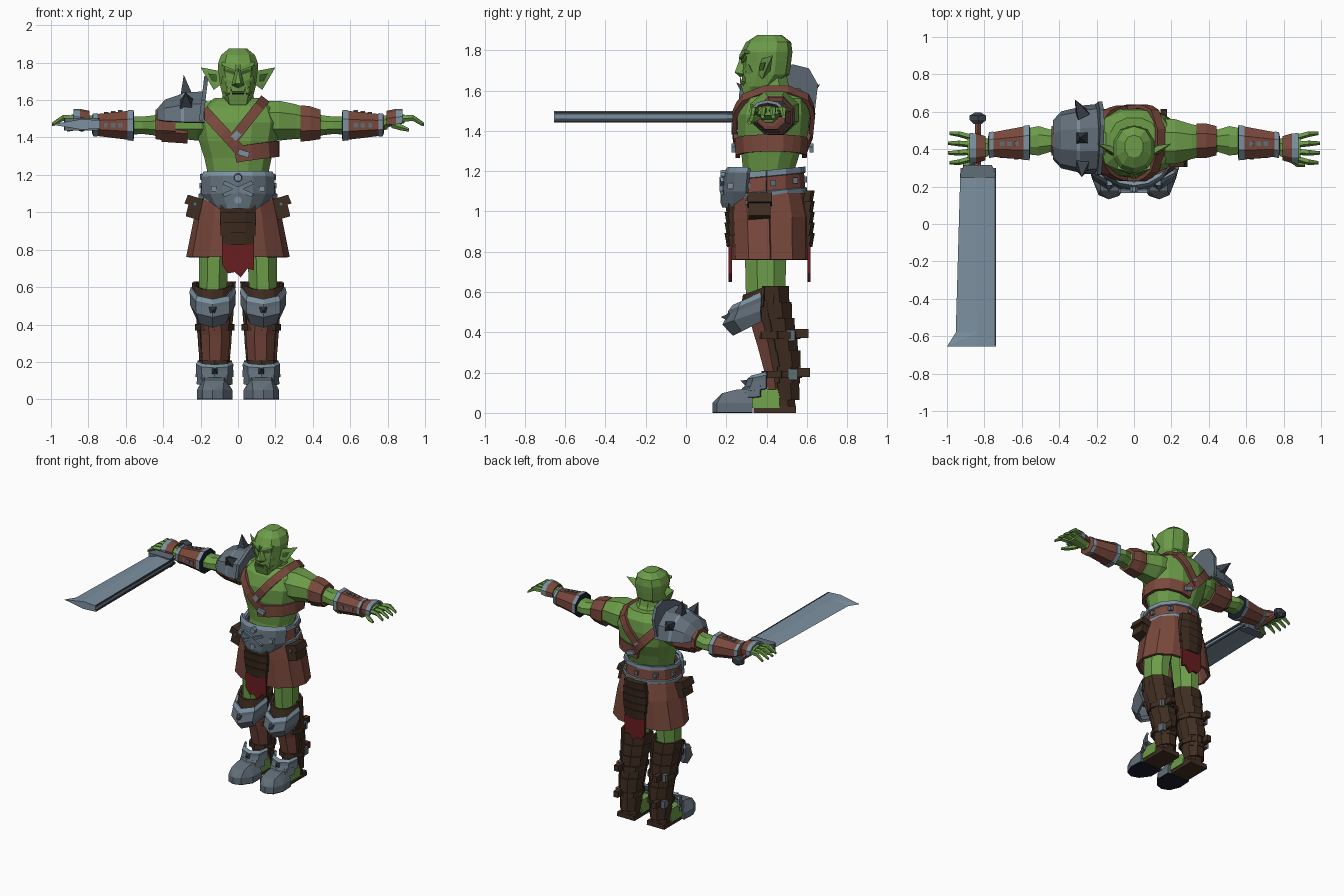
import bpy, bmesh
from math import sin, cos, pi, radians
from mathutils import Vector, Matrix
from mathutils.bvhtree import BVHTree

if "Cube" in bpy.data.objects:
    bpy.data.objects.remove(bpy.data.objects["Cube"])

COLOURS = {
    "skin": (.15, .33, .065), "dark_skin": (.05, .12, .025), "leather": (.19, .065, .045),
    "dark_leather": (.05, .026, .015), "steel": (.12, .155, .19), "light_steel": (.2, .28, .35),
    "dark_steel": (.045, .055, .07), "cloth": (.14, .013, .015), "lining": (.01, .012, .025),
    "tooth": (.5, .45, .3)}
MATS = {}
for key, rgb in COLOURS.items():
    m = bpy.data.materials.new(key)
    m.use_nodes = True
    m.diffuse_color = (*rgb, 1)
    node = next(x for x in m.node_tree.nodes if x.type == 'BSDF_PRINCIPLED')
    node.inputs["Base Color"].default_value = (*rgb, 1)
    MATS[key] = m


def emit(name, bm, mats, mirror=False, thick=0):
    """Turn a bmesh into one object, or into a left and right pair."""
    for side in (("left_", "right_") if mirror else ("",)):
        if side == "right_":
            bm.transform(Matrix.Scale(-1, 4, (1, 0, 0)))
            bmesh.ops.reverse_faces(bm, faces=bm.faces)
        me = bpy.data.meshes.new(side + name)
        bm.to_mesh(me)
        for k in mats:
            me.materials.append(MATS[k])
        ob = bpy.data.objects.new(side + name, me)
        bpy.context.collection.objects.link(ob)
        if thick:
            mod = ob.modifiers.new("thickness", 'SOLIDIFY')
            mod.thickness, mod.offset = thick, 0
    bm.free()
    return ob


def loft(name, secs, mats, axis="Z", n=8, arc=None, p=1, dip=0, tilt=0,
         thick=.015, front=None, mirror=False):
    """Skin sections (position, centre a, centre b, radius a, radius b) along an axis."""
    mats = mats.split()
    bm, rows = bmesh.new(), []
    for t, ca, cb, ra, rb in secs:
        row = []
        for i in range(n + 1 if arc else n):
            a = radians(arc[0] + (arc[1] - arc[0]) * i / n) if arc else 2 * pi * (i + .5) / n
            c, s = cos(a), sin(a)
            u = ca + ra * abs(c) ** p * (1 if c > 0 else -1)
            v = cb + rb * abs(s) ** p * (1 if s > 0 else -1)
            co = {"Z": (u, v, t + dip * s + tilt * (v - .42)), "X": (t, u, v), "Y": (u, t, v)}[axis]
            row.append(bm.verts.new(co))
        rows.append(row)
    for k in range(len(rows) - 1):
        for i in range(n):
            j = i + 1 if arc else (i + 1) % n
            f = bm.faces.new((rows[k][i], rows[k][j], rows[k + 1][j], rows[k + 1][i]))
            f.material_index = k % len(mats)
    if not arc:
        bm.faces.new(rows[0])
        bm.faces.new(rows[-1]).material_index = (len(rows) - 2) % len(mats)
    bmesh.ops.recalc_face_normals(bm, faces=bm.faces)
    if front:
        mats.append(front)
        for f in bm.faces:
            if f.normal.y < -.3:
                f.material_index = len(mats) - 1
    return emit(name, bm, mats, mirror, thick if arc else 0)


def hull(name, pts, mat, mirror=False):
    bm = bmesh.new()
    for p in pts:
        bm.verts.new(p)
    r = bmesh.ops.convex_hull(bm, input=bm.verts)
    bmesh.ops.delete(bm, geom=[v for v in r["geom_interior"] if isinstance(v, bmesh.types.BMVert)], context='VERTS')
    bmesh.ops.dissolve_limit(bm, angle_limit=.02, verts=bm.verts, edges=bm.edges)
    bmesh.ops.recalc_face_normals(bm, faces=bm.faces)
    return emit(name, bm, [mat], mirror)


def box(name, c, s, mat, mirror=False, taper=1, slope=0, roll=0):
    """Box whose bottom is tapered in x, whose top leans along y, rolled about y."""
    pts = []
    for i, j, k in ((i, j, k) for i in (-1, 1) for j in (-1, 1) for k in (-1, 1)):
        x, z = i * s[0] / 2 * (1 if k > 0 else taper), k * s[2] / 2
        pts.append((c[0] + x * cos(roll) - z * sin(roll), c[1] + j * s[1] / 2 + k * slope,
                    c[2] + x * sin(roll) + z * cos(roll)))
    return hull(name, pts, mat, mirror)


def spike(name, base, tip, r, mat, mirror=False):
    b, t = Vector(base), Vector(tip)
    q = (t - b).to_track_quat('Z', 'Y')
    hull(name, [t] + [b + q @ Vector((i * r, j * r, 0)) for i in (-1, 1) for j in (-1, 1)], mat, mirror)


# Torso, neck and arms
torso = loft("torso", [(1.04, 0, .4, .17, .14), (1.2, 0, .41, .165, .13), (1.29, 0, .42, .185, .15),
                       (1.38, 0, .43, .215, .18), (1.48, 0, .435, .235, .185), (1.56, 0, .445, .205, .165),
                       (1.61, 0, .45, .13, .12)], "skin", n=12, p=.85)
loft("neck", [(1.55, 0, .46, .12, .11), (1.63, 0, .43, .085, .085), (1.7, 0, .42, .08, .08)], "skin")
loft("arm", [(.12, .44, 1.49, .13, .11), (.22, .44, 1.49, .13, .115), (.31, .44, 1.485, .1, .1),
             (.4, .445, 1.47, .08, .08), (.45, .445, 1.465, .065, .058), (.51, .445, 1.465, .085, .05),
             (.6, .44, 1.465, .07, .055), (.8, .41, 1.48, .045, .04)], "skin", "X", mirror=True)
loft("arm_band", [(.335, .445, 1.475, .1, .105), (.385, .445, 1.475, .1, .1), (.44, .445, 1.47, .085, .085)],
     "leather", "X", mirror=True)

# Bracers with steel rims and studs
loft("bracer", [(.555, .435, 1.465, .085, .07), (.56, .435, 1.465, .102, .09), (.59, .433, 1.465, .099, .087),
                (.592, .433, 1.465, .095, .083), (.75, .425, 1.467, .072, .064), (.752, .425, 1.467, .076, .068),
                (.775, .422, 1.468, .074, .066), (.78, .42, 1.47, .05, .05)],
     "lining light_steel light_steel leather light_steel light_steel leather", "X", mirror=True)
for i in range(3):
    x = .63 + .037 * i
    box("top_stud", (x, .43, 1.541 - i * .005), (.024, .024, .01), "steel", True)
    box("front_stud", (x, .349 + i * .005, 1.466), (.024, .01, .024), "steel", True)

# Hands with glove plates
loft("palm", [(.78, .41, 1.48, .05, .035), (.83, .405, 1.49, .07, .03), (.89, .405, 1.5, .07, .025)],
     "skin", "X", mirror=True)
loft("glove", [(.795, .405, 1.485, .06, .05), (.845, .405, 1.49, .075, .055), (.88, .405, 1.495, .078, .05)],
     "leather light_steel", "X", n=6, arc=(-20, 200), mirror=True)
for i in range(4):
    y, d = .35 + .038 * i, (i - 1.5) * .012
    loft("finger", [(.87, y, 1.5, .018, .018), (.935, y + d, 1.505, .017, .017),
                    (1 - abs(d) * .8, y + d * 1.2, 1.47, .01, .01)], "skin", "X", n=5, mirror=True)
loft("thumb", [(.82, .36, 1.47, .02, .02), (.87, .325, 1.455, .02, .018), (.915, .315, 1.44, .01, .01)],
     "skin", "X", n=5, mirror=True)

# Head and face
loft("head", [(1.575, 0, .35, .05, .06), (1.62, 0, .365, .085, .085), (1.68, 0, .395, .1, .118),
              (1.74, 0, .4, .108, .122), (1.79, 0, .4, .113, .128), (1.84, 0, .41, .095, .112),
              (1.876, 0, .415, .05, .06)], "skin", n=10, p=.85)
hull("jaw", [(s * x, y, z) for s in (1, -1) for x, y, z in
             ((.045, .287, 1.575), (.055, .272, 1.63), (.085, .34, 1.65), (.07, .38, 1.59))], "skin")
hull("nose", [(0, .272, 1.77), (.014, .285, 1.76), (-.014, .285, 1.76), (.035, .29, 1.68), (-.035, .29, 1.68),
              (.014, .242, 1.69), (-.014, .242, 1.69), (0, .27, 1.665)], "skin")
hull("mouth", [(s * x, y, z) for s in (1, -1) for x, y, z in
               ((.03, .268, 1.638), (.03, .268, 1.648), (.065, .285, 1.625), (.05, .32, 1.64))], "dark_skin")
hull("brow", [(.01, .262, 1.755), (.01, .266, 1.78), (.085, .29, 1.785), (.09, .295, 1.805), (.01, .3, 1.755),
              (.085, .33, 1.785), (.02, .28, 1.8)], "skin", True)
hull("eye", [(.02, .276, 1.735), (.02, .274, 1.755), (.075, .298, 1.755), (.075, .3, 1.772), (.03, .31, 1.75)],
     "dark_skin", True)
hull("cheek", [(.04, .28, 1.7), (.085, .31, 1.73), (.09, .33, 1.69), (.05, .29, 1.66), (.06, .34, 1.7)], "skin", True)
spike("tusk", (.035, .278, 1.63), (.04, .268, 1.67), .006, "tooth", True)
hull("ear", [(.095, .36, 1.68), (.095, .37, 1.755), (.1, .4, 1.72), (.2, .43, 1.775), (.15, .39, 1.69),
             (.13, .38, 1.655), (.125, .42, 1.7)], "skin", True)
hull("inner_ear", [(.115, .363, 1.7), (.115, .368, 1.735), (.16, .395, 1.742), (.14, .381, 1.7), (.13, .39, 1.71)],
     "dark_skin", True)

# Straps laid on the torso
bt = bmesh.new()
bt.from_mesh(torso.data)
tree = BVHTree.FromBMesh(bt)


def strap(name, rays, width):
    bm, hits = bmesh.new(), []
    for origin, aim in rays:
        hit, normal, _, _ = tree.ray_cast(Vector(origin), Vector(aim))
        if hit:
            hits.append((hit - Vector(aim).normalized() * .014, -Vector(aim).normalized()))
    rows = []
    for i, (co, normal) in enumerate(hits):
        along = hits[min(i + 1, len(hits) - 1)][0] - hits[max(i - 1, 0)][0]
        w = along.cross(normal).normalized() * width / 2
        rows.append((bm.verts.new(co + w), bm.verts.new(co - w)))
    for a, b in zip(rows, rows[1:]):
        bm.faces.new((a[0], a[1], b[1], b[0]))
    emit(name, bm, ["leather"], thick=.022)


def shoulder_rays(top, low):
    """Front path up to the shoulder, then the back path down."""
    path = [tuple(l + (t - l) * i / 6 for t, l in zip(top, low)) for i in range(7)]
    up = [((x, -1, z), (0, 1, 0)) for x, z in path]
    return up + [((x, 2, z), (0, -1, 0)) for x, z in reversed(path)]


strap("left_shoulder_strap", shoulder_rays((.14, 1.6), (-.05, 1.36)), .055)
strap("right_shoulder_strap", shoulder_rays((-.18, 1.54), (.03, 1.31)), .06)
ring = [radians(-95 + 190 * i / 14) for i in range(15)]
strap("chest_band", [((cos(a), .43 + sin(a), 1.31 + .03 * cos(a)), (-cos(a), -sin(a), 0)) for a in ring], .085)
bt.free()
for y in (.236, .622):
    box("strap_buckle_plate", (-.01, y, 1.41), (.045, .02, .035), "light_steel", roll=.8)
    box("strap_end_plate", (.03, y, 1.315), (.06, .02, .03), "light_steel", roll=-.3)

# Shoulder guard with collar and spikes
loft("shoulder_guard", [(-.425, .45, 1.5, .1, .05), (-.385, .45, 1.5, .145, .1), (-.3, .45, 1.5, .165, .13),
                        (-.285, .45, 1.5, .175, .14), (-.18, .455, 1.5, .18, .145)],
     "steel steel light_steel steel", "X", n=5, arc=(-8, 188), thick=.02)
loft("guard_lining", [(-.41, .45, 1.46, .09, .09), (-.27, .45, 1.46, .11, .1)], "leather", "X")
OUT = ((.26, 1.49), (.265, 1.6), (.38, 1.68), (.53, 1.73), (.61, 1.71), (.655, 1.63), (.64, 1.5))
hull("guard_collar", [(x - (1.73 - z) * .12, y, z) for x in (-.18, -.158) for y, z in OUT], "steel")
for base, tip in (((-.275, .46, 1.62), (-.29, .46, 1.735)), ((-.275, .315, 1.58), (-.28, .25, 1.64)),
                  ((-.275, .585, 1.58), (-.315, .665, 1.63))):
    spike("guard_spike", base, tip, .034, "dark_steel")

# Belt and buckle
loft("belt", [(1.075, 0, .4, .2, .19), (1.095, 0, .4, .203, .193), (1.097, 0, .4, .195, .185),
              (1.18, 0, .4, .185, .178), (1.182, 0, .4, .195, .185), (1.205, 0, .4, .192, .182)],
     "light_steel light_steel leather light_steel light_steel", n=12, tilt=.1, arc=(0, 360), thick=.02)
for a in range(-30, 211, 40):
    c, s = cos(radians(a)), sin(radians(a))
    box("belt_stud", (.195 * c, .4 + .187 * s, 1.138 + .02 * s), (.026, .026, .03), "steel")
loft("buckle", [(1.025, 0, .39, .14, .2), (1.045, 0, .39, .165, .208), (1.1, 0, .39, .205, .205),
                (1.19, 0, .39, .205, .188), (1.215, 0, .39, .195, .175)],
     "light_steel steel steel light_steel", n=6, arc=(205, 335), thick=.022)
for s in (1, -1):
    box("buckle_cross", (0, .178, 1.125), (.17, .016, .022), "light_steel", roll=.42 * s, slope=-.003)
    loft("buckle_rivet", [(.17, 0, 1.125 + s * .06, .02, .02), (.2, 0, 1.125 + s * .06, .024, .024)],
         "light_steel", "Y")
    box("buckle_side_rivet", (s * .13, .222, 1.125), (.03, .03, .03), "light_steel")

# Skirt, layered flaps and torn cloth
loft("skirt", [(1.09, 0, .405, .195, .175), (.97, 0, .415, .225, .19), (.76, 0, .42, .267, .185)],
     "leather", n=12, arc=(0, 360), thick=.02, p=.85)
for side, y, out in (("front", .21, -1), ("back", .62, 1)):
    for i in range(5):
        w = .17 + .025 * sin(i * pi / 4)
        hull(side + "_flap", [(x * w, y + d + out * (.006 * -k - x * x * .08), 1.07 - i * .053 - k * .034)
                              for x in (-.5, -.2, .2, .5) for d in (-.016, .016) for k in (-1, 1)], "dark_leather")
    bm = bmesh.new()
    tops = [(-.085 + .034 * i, .72 - .02 * min(i, 5 - i)) for i in range(6)]
    for i, ((a, za), (b, zb)) in enumerate(zip(tops, tops[1:])):
        za, zb = za - .025 * (i % 2), zb - .03 * (1 - i % 2)
        bm.faces.new([bm.verts.new((x, y - out * .01, z)) for x, z in ((a, .83), (a, za), (b, zb), (b, .83))])
    emit(side + "_cloth", bm, ["cloth"], thick=.016)

# Pouches
box("pouch", (.225, .365, 1.02), (.095, .11, .11), "dark_leather", True, taper=.85, roll=.3)
box("pouch_flap", (.225, .365, 1.055), (.105, .122, .05), "dark_leather", True, taper=1.08, roll=.3)
box("pouch_button", (.23, .3, 1.045), (.02, .015, .02), "steel", True)

# Thighs and lower legs
loft("thigh", [(.95, .11, .41, .1, .13), (.75, .13, .395, .085, .11), (.55, .135, .395, .08, .105)],
     "skin", mirror=True)
loft("boot", [(.59, .135, .4, .1, .1), (.54, .135, .39, .1, .11), (.45, .13, .425, .09, .11),
              (.35, .12, .445, .085, .1), (.2, .122, .465, .075, .08), (.09, .125, .475, .068, .07),
              (.015, .125, .48, .07, .068)], "dark_leather", n=8, front="leather", tilt=.15, mirror=True)
for i in range(7):
    z, y = .6 - i * .08, .4 + min(i, 4) * .017
    r = .108 - i * .006
    loft("calf_layer", [(z + .03, .125, y, r, .11 - i * .003), (z - .055, .125, y + .012, r - .008, .1 - i * .003)],
         "dark_leather", n=5, arc=(-10, 190), mirror=True)
for z, y, r in ((.385, .455, .098), (.19, .475, .085)):
    loft("calf_strap", [(z - .018, .125, y, r, r + .008), (z + .018, .125, y, r, r + .008)],
         "dark_leather", arc=(0, 360), mirror=True)
    box("strap_tail", (.16, y + r + .02, z + .01), (.035, .07, .045), "dark_leather", True)
    box("strap_buckle", (.19, y + r * .65, z), (.03, .045, .055), "steel", True)

# Knee guards, ankle guards and toe caps
loft("knee_cuff", [(.625, .135, .39, .104, .1), (.53, .135, .385, .106, .11)], "dark_leather",
     n=6, arc=(180, 360), dip=.04, mirror=True)
loft("knee_guard", [(.595, .135, .37, .108, .13), (.57, .135, .37, .116, .15), (.55, .135, .37, .112, .155),
                    (.505, .135, .365, .112, .175), (.455, .135, .37, .09, .13)],
     "light_steel steel steel steel", n=4, arc=(178, 362), dip=.065, thick=.02, mirror=True)
spike("knee_stud", (.135, .215, .475), (.135, .172, .475), .02, "dark_steel", True)
loft("ankle_guard", [(.2, .125, .4, .085, .07), (.185, .125, .4, .094, .09), (.165, .125, .4, .092, .095),
                     (.12, .125, .4, .095, .12)], "light_steel steel steel", n=4, arc=(180, 360),
     dip=.02, mirror=True)
loft("instep_guard", [(.135, .125, .37, .085, .08), (.08, .125, .37, .09, .12)], "steel", n=4, arc=(180, 360),
     dip=.01, mirror=True)
spike("ankle_stud", (.125, .3, .15), (.125, .27, .16), .015, "dark_steel", True)
box("foot", (.125, .38, .07), (.13, .17, .09), "skin", True, taper=1.2)
box("heel_sole", (.125, .44, .0175), (.14, .21, .035), "dark_leather", True, taper=1.05)
TOE = ((.03, .33), (.03, .22), (.08, .15), (.135, .132), (.19, .155), (.22, .23), (.215, .33))
hull("toe_cap", [(x, y, z) for x, y in TOE for z in (.005, .05)] +
     [(x, y, z) for x in (.075, .18) for y, z in ((.33, .12), (.25, .115), (.18, .098))], "steel", True)
hull("toe_sole", [(x, y, z) for x, y in TOE for z in (0, .005)], "lining", True)

# Single-edged sword
for name, ends in (("blade", ((.3, -.928, -.745), (-.58, -.953, -.74))),
                   ("blade_tip", ((-.58, -.953, -.74), (-.655, -1, -.738)))):
    hull(name, [(x, y, 1.47 + z) for y, edge, spine in ends
                for x, z in ((edge, 0), (spine - .1, .028), (spine - .1, -.028), (spine, .022), (spine, -.022))],
         "light_steel")
for s in (1, -1):
    hull("spine_edge", [(x, y, 1.47 + s * z) for y in (.3, -.65) for x in (-.745, -.737) for z in (.01, .024)],
         "dark_steel")
hull("guard", [(-.835 + x, y, 1.47 + z) for x, y in ((-.095, .27), (.095, .27), (-.075, .315), (.075, .315),
               (-.09, .245), (.09, .245)) for z in (-.033, .033)], "steel")
loft("grip", [(.3, -.835, 1.465, .02, .02), (.55, -.835, 1.465, .018, .018)], "leather", "Y", n=6)
loft("pommel", [(.535, -.835, 1.465, .025, .025), (.555, -.835, 1.465, .05, .035), (.58, -.835, 1.465, .05, .035),
                (.595, -.835, 1.465, .02, .02)], "dark_steel", "Y", n=6)
